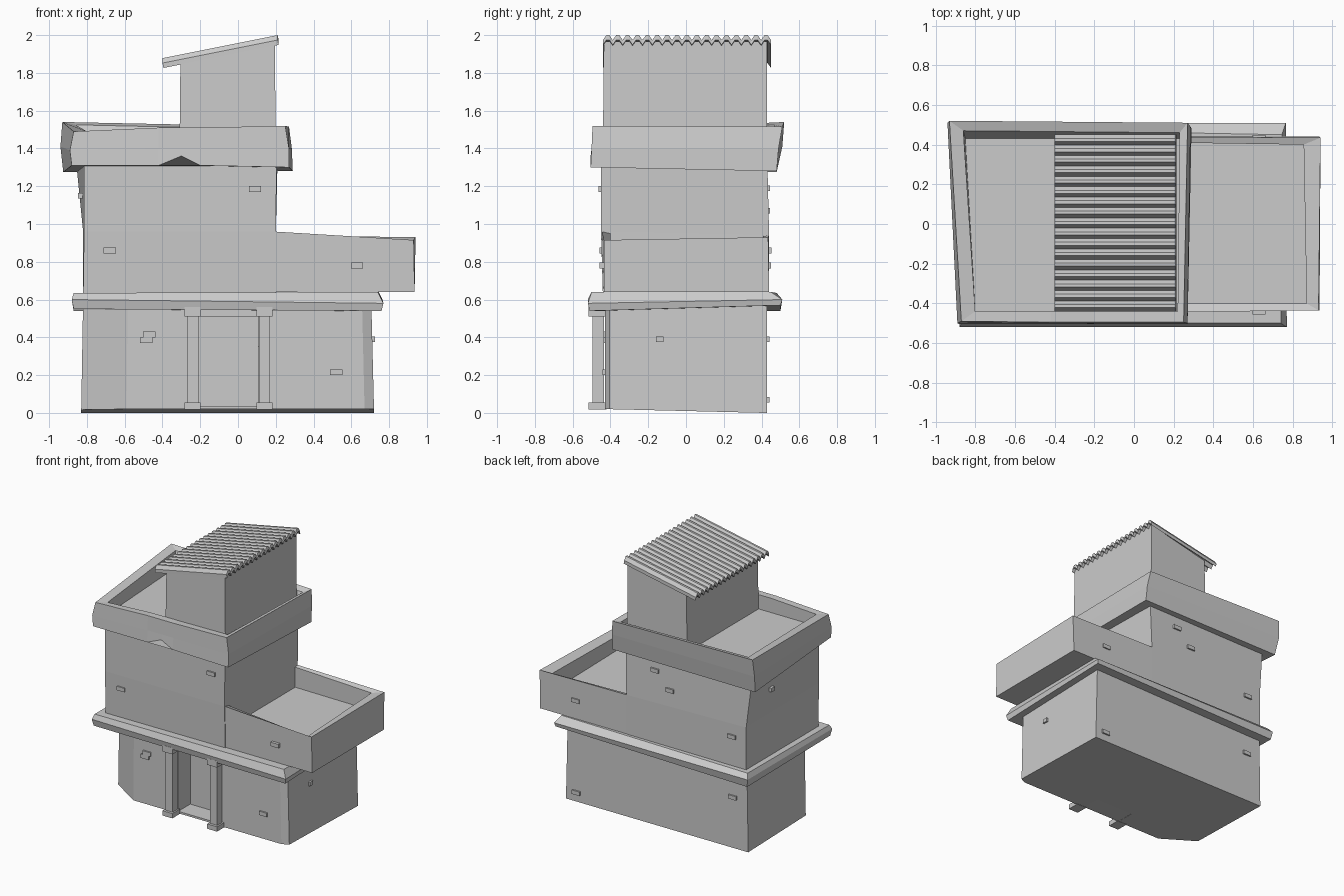
import bpy
import math


def mesh(name, verts, faces):
    me = bpy.data.meshes.new(name)
    me.from_pydata(verts, [], faces)
    me.update()
    ob = bpy.data.objects.new(name, me)
    bpy.context.collection.objects.link(ob)
    return ob


def loft(name, rings):
    """Skin counter-clockwise rings of equal length, capped at both ends."""
    n = len(rings[0])
    verts = [p for r in rings for p in r]
    faces = [tuple(range(n))[::-1]]
    for k in range(len(rings) - 1):
        a, b = k * n, (k + 1) * n
        faces += [(a + i, a + (i + 1) % n, b + (i + 1) % n, b + i) for i in range(n)]
    last = (len(rings) - 1) * n
    faces.append(tuple(range(last, last + n)))
    return mesh(name, verts, faces)


def rect(x0, x1, y0, y1, z):
    return [(x0, y0, z), (x1, y0, z), (x1, y1, z), (x0, y1, z)]


def box(name, x0, x1, y0, y1, z0, z1):
    return loft(name, [rect(x0, x1, y0, y1, z0), rect(x0, x1, y0, y1, z1)])


# Ground floor with cut corners and a doorway recess
plan = [(-.83, -.27), (-.59, -.43), (-.21, -.43), (-.21, -.28), (.11, -.28),
        (.11, -.43), (.67, -.43), (.72, -.405), (.72, .43), (-.83, .43)]
loft("ground_floor", [
    [(x, y, .01 - .024 * y) for x, y in plan],
    [(x * .985 - .003, y, .57) for x, y in plan]])
box("doorway_floor", -.22, .12, -.425, -.27, .02, .035)
box("doorway_lintel", -.22, .12, -.425, -.27, .51, .57)

# Door posts with base and capital blocks
for side, x in (("left", -.24), ("right", .14)):
    box(side + "_post", x - .03, x + .03, -.495, -.435, .04, .53)
    box(side + "_post_base", x - .042, x + .042, -.515, -.42, .018, .055)
    box(side + "_post_capital", x - .042, x + .042, -.515, -.42, .51, .56)

# Ledge between the floors
loft("floor_ledge", [
    [(-.87, -.51, .55), (.76, -.51, .54), (.76, .50, .57), (-.87, .50, .54)],
    [(-.88, -.52, .60), (.77, -.52, .58), (.765, .51, .60), (-.88, .51, .60)],
    [(-.87, -.50, .635), (.74, -.50, .64), (.745, .45, .64), (-.86, .48, .635)]])

# Upper storey
loft("upper_storey", [
    rect(-.82, .20, -.44, .44, .62),
    [(-.815, -.45, .96), (.20, -.45, .96), (.20, .44, .94), (-.82, .44, .96)],
    [(-.815, -.45, 1.36), (.205, -.45, 1.36), (.21, .43, 1.36), (-.86, .42, 1.36)]])

# Side balcony with a sunken deck
loft("balcony", [
    rect(.19, .935, -.435, .44, .64),
    [(.19, -.445, .96), (.93, -.435, .915), (.94, .435, .93), (.19, .44, .94)],
    [(.19, -.40, .95), (.87, -.40, .89), (.855, .40, .915), (.19, .41, .935)],
    [(.19, -.40, .78), (.87, -.40, .78), (.855, .40, .78), (.19, .41, .78)]])

# Roof parapet with a chipped lower front edge and a sunken deck
loft("roof_parapet", [
    [(-.88, -.505, 1.31), (-.42, -.505, 1.31), (-.30, -.505, 1.36), (-.20, -.505, 1.31),
     (.27, -.505, 1.30), (.29, .48, 1.28), (-.925, .48, 1.275)],
    [(-.89, -.50, 1.39), (-.42, -.50, 1.40), (-.30, -.50, 1.40), (-.20, -.50, 1.40),
     (.27, -.50, 1.40), (.285, .49, 1.40), (-.94, .51, 1.41)],
    [(-.87, -.49, 1.49), (-.42, -.495, 1.51), (-.30, -.495, 1.51), (-.20, -.495, 1.51),
     (.25, -.495, 1.52), (.27, .51, 1.515), (-.93, .52, 1.54)],
    [(-.80, -.44, 1.49), (-.42, -.44, 1.51), (-.30, -.44, 1.51), (-.20, -.44, 1.51),
     (.22, -.44, 1.515), (.23, .46, 1.50), (-.86, .47, 1.525)],
    [(-.80, -.44, 1.40), (-.42, -.44, 1.40), (-.30, -.44, 1.40), (-.20, -.44, 1.40),
     (.22, -.44, 1.40), (.23, .43, 1.40), (-.85, .43, 1.40)]])

# Stair tower with a sloping top
loft("roof_tower", [
    rect(-.31, .20, -.44, .43, 1.38),
    [(-.305, -.435, 1.85), (.195, -.435, 1.965), (.195, .43, 1.965), (-.305, .43, 1.85)]])

# Corrugated roof sheet: a zigzag profile run down the slope
ridges = 17
pitch = .89 / ridges
profile = []
for i in range(ridges):
    y = -.44 + i * pitch
    profile += [(y, 0), (y + .35 * pitch, .026), (y + .65 * pitch, .026)]
profile.append((-.44 + .89, 0))
verts, faces = [], []
for x, z in ((-.40, 1.852), (.21, 1.974)):
    for drop in (0, .026):
        verts += [(x + drop * .2, y, z + h - drop) for y, h in profile]
n = len(profile)
for i in range(n - 1):
    lt, lb, rt, rb = i, n + i, 2 * n + i, 3 * n + i
    faces += [(lt, rt, rt + 1, lt + 1), (lb, lb + 1, rb + 1, rb),
              (lt, lt + 1, lb + 1, lb), (rt, rb, rb + 1, rt + 1)]
faces += [(0, n, 3 * n, 2 * n), (n - 1, 3 * n - 1, 4 * n - 1, 2 * n - 1)]
mesh("corrugated_roof", verts, faces)

# Exposed bricks on the walls: x, y, z centres
w, d, h = .033, .012, .015
for x, y, z in ((.09, -.45, 1.185), (-.68, -.445, .86), (.63, -.445, .78), (-.47, -.43, .415),
                (-.485, -.43, .385), (.52, -.43, .215), (-.04, .432, 1.19), (-.17, .434, 1.07),
                (.63, .437, .78), (-.70, .44, .86), (.63, .43, .07), (-.70, .43, .39)):
    box("wall_brick", x - w, x + w, y - d, y + d, z - h, z + h)
for x, y, z in ((.712, -.14, .39), (-.835, .15, 1.15)):
    box("side_brick", x - d, x + d, y - .02, y + .02, z - h, z + h)
